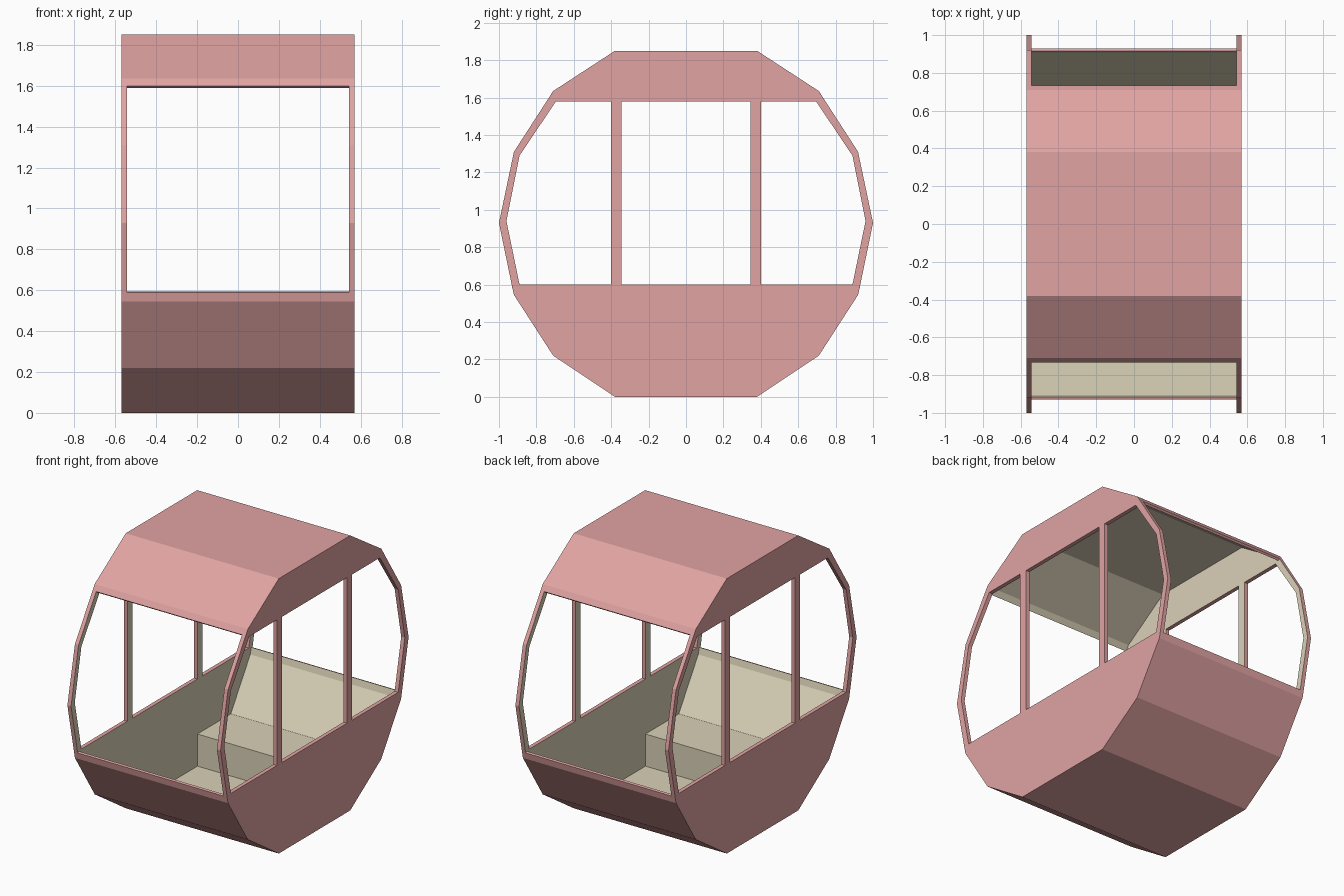
import bpy, bmesh
from mathutils import Vector

cube = bpy.data.objects.get("Cube")
if cube:
    bpy.data.objects.remove(cube, do_unlink=True)

HALF = 0.57      # half width of the cabin
INNER = 0.543    # inside face of the side walls
MID = 0.925      # height of the cabin's middle


def material(name, rgb):
    m = bpy.data.materials.new(name)
    m.use_nodes = True
    m.diffuse_color = (*rgb, 1)
    m.node_tree.nodes["Principled BSDF"].inputs["Base Color"].default_value = (*rgb, 1)
    return m


PINK = material("dusty pink", (0.745, 0.366, 0.362))
BEIGE = material("warm beige", (0.70, 0.638, 0.474))


def prism(name, outline, x0, x1, is_beige):
    """Extrude a (y, z) outline along x; is_beige(normal, centre) picks lining faces."""
    bm = bmesh.new()
    a = [bm.verts.new((x0, y, z)) for y, z in outline]
    b = [bm.verts.new((x1, y, z)) for y, z in outline]
    bm.faces.new(a)
    bm.faces.new(b[::-1])
    n = len(outline)
    for i in range(n):
        j = (i + 1) % n
        bm.faces.new((a[j], a[i], b[i], b[j]))
    bmesh.ops.recalc_face_normals(bm, faces=bm.faces)
    for f in bm.faces:
        f.material_index = int(is_beige(f.normal, f.calc_center_median()))
    mesh = bpy.data.meshes.new(name)
    bm.to_mesh(mesh)
    bm.free()
    mesh.materials.append(PINK)
    mesh.materials.append(BEIGE)
    obj = bpy.data.objects.new(name, mesh)
    bpy.context.collection.objects.link(obj)
    return obj


def mirrored(half):
    """Complete a half outline across y = 0."""
    return half + [(-y, z) for y, z in reversed(half)]


def flip(outline, s):
    return [(s * y, z) for y, z in outline]


def faces_middle(n, c):
    to_mid = Vector((0, -c.y, MID - c.z)).normalized()
    return n.dot(to_mid) > 0.7


def faces_inward(n, c):
    return n.x * c.x < -0.3


# Curved hull and roof shells with a beige lining
low = [(0.93, 0.59), (0.92, 0.545), (0.71, 0.22), (0.38, 0)]
high = [(0.733, 1.60), (0.71, 1.635), (0.38, 1.85)]
for name, half in (("hull_shell", low), ("roof_shell", high)):
    outer = mirrored(half)
    lining = [(y * 0.985, MID + (z - MID) * 0.985) for y, z in outer]
    prism(name, outer + lining[::-1], -INNER, INNER, faces_middle)

# Side walls: lower panel, upper panel, window posts and curved end frames
lower_panel = mirrored([(0.932, 0.60)] + low[1:])
upper_panel = mirrored([(0.7455, 1.58)] + high[1:])
post = [(0.345, 0.60), (0.40, 0.60), (0.40, 1.58), (0.345, 1.58)]
end_frame = [(0.932, 0.60), (1, 0.93), (0.92, 1.31), (0.7455, 1.58),
             (0.695, 1.58), (0.89, 1.29), (0.96, 0.94), (0.89, 0.60)]
for side, sx in (("left", 1), ("right", -1)):
    x0, x1 = sx * INNER, sx * HALF
    prism(f"{side}_lower_panel", lower_panel, x0, x1, faces_inward)
    prism(f"{side}_upper_panel", upper_panel, x0, x1, faces_inward)
    for end, sy in (("back", 1), ("front", -1)):
        prism(f"{side}_{end}_post", flip(post, sy), x0, x1, faces_inward)
        prism(f"{side}_{end}_frame", flip(end_frame, sy), x0, x1, faces_inward)

# Facing benches that run back to the sloping hull
bench = [(0.344, 0.014), (0.344, 0.23), (0.707, 0.23), (0.70, 0.22), (0.385, 0.014)]
for end, sy in (("back", 1), ("front", -1)):
    prism(f"{end}_bench", flip(bench, sy), -INNER, INNER, lambda n, c: True)
